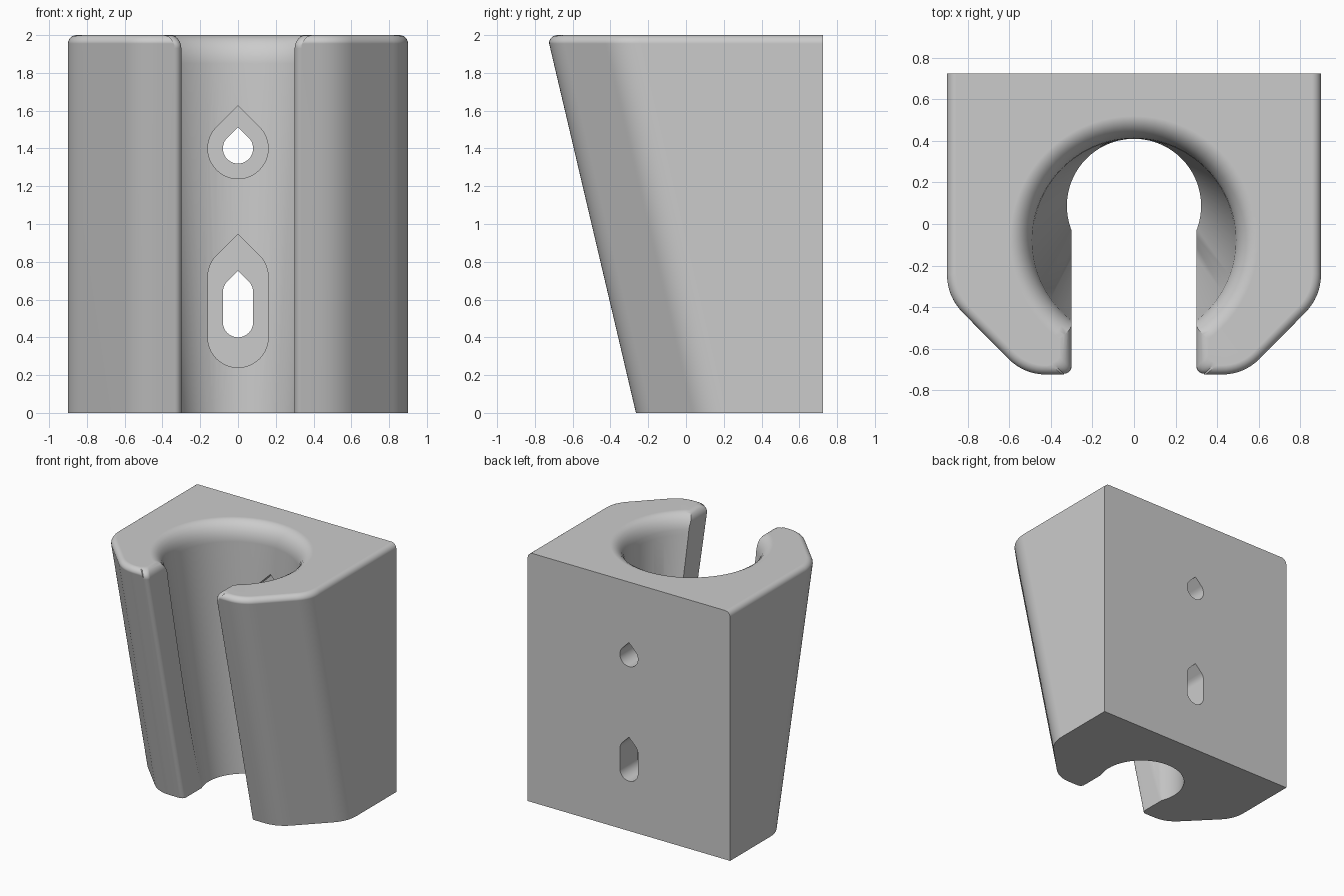
import bpy, bmesh, math
from math import sin, cos, pi, sqrt

if "Cube" in bpy.data.objects:
    bpy.data.objects.remove(bpy.data.objects["Cube"], do_unlink=True)

grey = bpy.data.materials.new("light grey plastic")
grey.use_nodes = True
COL = (0.6, 0.6, 0.6, 1)
grey.diffuse_color = COL
grey.node_tree.nodes["Principled BSDF"].inputs["Base Color"].default_value = COL

BACK, SLOPE = 0.725, 0.235


def front(z):
    """Depth of the leaning front face at height z."""
    return -0.265 - SLOPE * min(z, 1.96)


def loft(name, rings):
    """Closed solid through rings that share one point count."""
    bm = bmesh.new()
    loops = [[bm.verts.new(p) for p in ring] for ring in rings]
    n = len(loops[0])
    for a, b in zip(loops, loops[1:]):
        for i in range(n):
            j = (i + 1) % n
            bm.faces.new((a[i], a[j], b[j], b[i]))
    bm.faces.new(loops[0][::-1])
    bm.faces.new(loops[-1])
    bmesh.ops.recalc_face_normals(bm, faces=bm.faces)
    mesh = bpy.data.meshes.new(name)
    bm.to_mesh(mesh)
    bm.free()
    mesh.materials.append(grey)
    obj = bpy.data.objects.new(name, mesh)
    bpy.context.collection.objects.link(obj)
    return obj


def mirrored(half, z):
    return [(x, y, z) for x, y in half] + [(-x, y, z) for x, y in half[::-1]]


def rounded(before, corner, after, t, steps=8):
    """Curve that softens a corner, starting t away from it on each side."""
    def toward(p):
        d = math.dist(p, corner)
        return [c + (q - c) * t / d for c, q in zip(corner, p)]
    a, b = toward(before), toward(after)
    return [tuple((1 - s) ** 2 * a[k] + 2 * s * (1 - s) * corner[k] + s * s * b[k]
                  for k in (0, 1)) for s in (i / steps for i in range(steps + 1))]


def fillet(width, height, steps=6):
    """(inset, z) pairs of a rounding that ends at the top face."""
    return [(width * (1 - cos(a)), 2 - height * (1 - sin(a)))
            for a in (i * pi / 2 / steps for i in range(steps + 1))]


# Main block: chamfered plan, leaning front, rounded top rim
def body_ring(e, z):
    f = front(z)
    side = (0.9 - e, f + 0.375 + 0.414 * e)
    nose = (0.53 - 0.414 * e, f + e)
    t = 0.11 - 0.414 * e
    half = [(0.9 - e, BACK)]
    half += rounded((0.9 - e, BACK), side, nose, t)
    half += rounded(side, nose, (0, f + e), t)
    return mirrored(half, z)


holder = loft("holder_body", [body_ring(0, 0)] +
              [body_ring(e, z) for e, z in fillet(0.045, 0.045)])


# Tapered socket with an upright back wall and a flared mouth
def socket_ring(r, z, y, n=72):
    return [(r * cos(2 * pi * i / n), y + r * sin(2 * pi * i / n), z) for i in range(n)]


taper = 0.164 / 1.85
socket = [socket_ring(0.323 - 0.1 * taper, -0.1, 0.087 + 0.1 * taper)]
socket += [socket_ring(0.487 + e, z, -0.077) for e, z in fillet(0.11, 0.15)]
socket.append(socket_ring(0.597, 2.1, -0.077))


# Front slot with softened vertical and top edges
def slot_ring(e, z):
    f, w, r = front(z) + e, 0.3 + e, 0.035
    half = [(w, 0.05)]
    half += [(w + r * (1 - cos(a)), f + r * (1 - sin(a)))
             for a in (i * pi / 10 for i in range(6))]
    half.append((w + r, f - 0.3))
    return mirrored(half, z)


slot = [slot_ring(0, -0.1)] + [slot_ring(e, z) for e, z in fillet(0.06, 0.07)]
slot.append(slot_ring(0.06, 2.1))


# Pointed screw holes and their recesses
def teardrop(r, low, high, y0, y1):
    n = 24
    pts = [(r * cos(a), low + r * sin(a)) for a in (pi + i * pi / n for i in range(n + 1))]
    arc = [pi * i / n for i in range(n // 4 + 1)]
    pts += [(r * cos(a), high + r * sin(a)) for a in arc]
    pts.append((0, high + r * sqrt(2)))
    pts += [(-r * cos(a), high + r * sin(a)) for a in arc[::-1]]
    if high == low:
        pts = [p for i, p in enumerate(pts) if i == 0 or math.dist(p, pts[i - 1]) > 1e-5]
        if math.dist(pts[0], pts[-1]) < 1e-5:
            pts.pop()
    return [[(x, y, z) for x, z in pts] for y in (y0, y1)]


cuts = {
    "socket_cutter": socket,
    "slot_cutter": slot,
    "upper_recess_cutter": teardrop(0.16, 1.4, 1.4, 0.1, 0.5),
    "lower_recess_cutter": teardrop(0.16, 0.4, 0.72, 0.1, 0.5),
    "upper_hole_cutter": teardrop(0.08, 1.4, 1.4, 0.2, 0.9),
    "lower_hole_cutter": teardrop(0.08, 0.48, 0.64, 0.2, 0.9),
}
bpy.context.view_layer.objects.active = holder
for name, rings in cuts.items():
    cutter = loft(name, rings)
    cutter.hide_render = True
    mod = holder.modifiers.new(name, "BOOLEAN")
    mod.operation, mod.solver, mod.object = "DIFFERENCE", "EXACT", cutter
    bpy.ops.object.modifier_apply(modifier=mod.name)
    bpy.data.objects.remove(cutter, do_unlink=True)

# Smooth rounded areas, crisp flat ones
for o in bpy.context.selected_objects:
    o.select_set(False)
holder.select_set(True)
bpy.ops.object.shade_smooth_by_angle(angle=math.radians(30))
weighted = holder.modifiers.new("even_shading", "WEIGHTED_NORMAL")
weighted.keep_sharp = True
